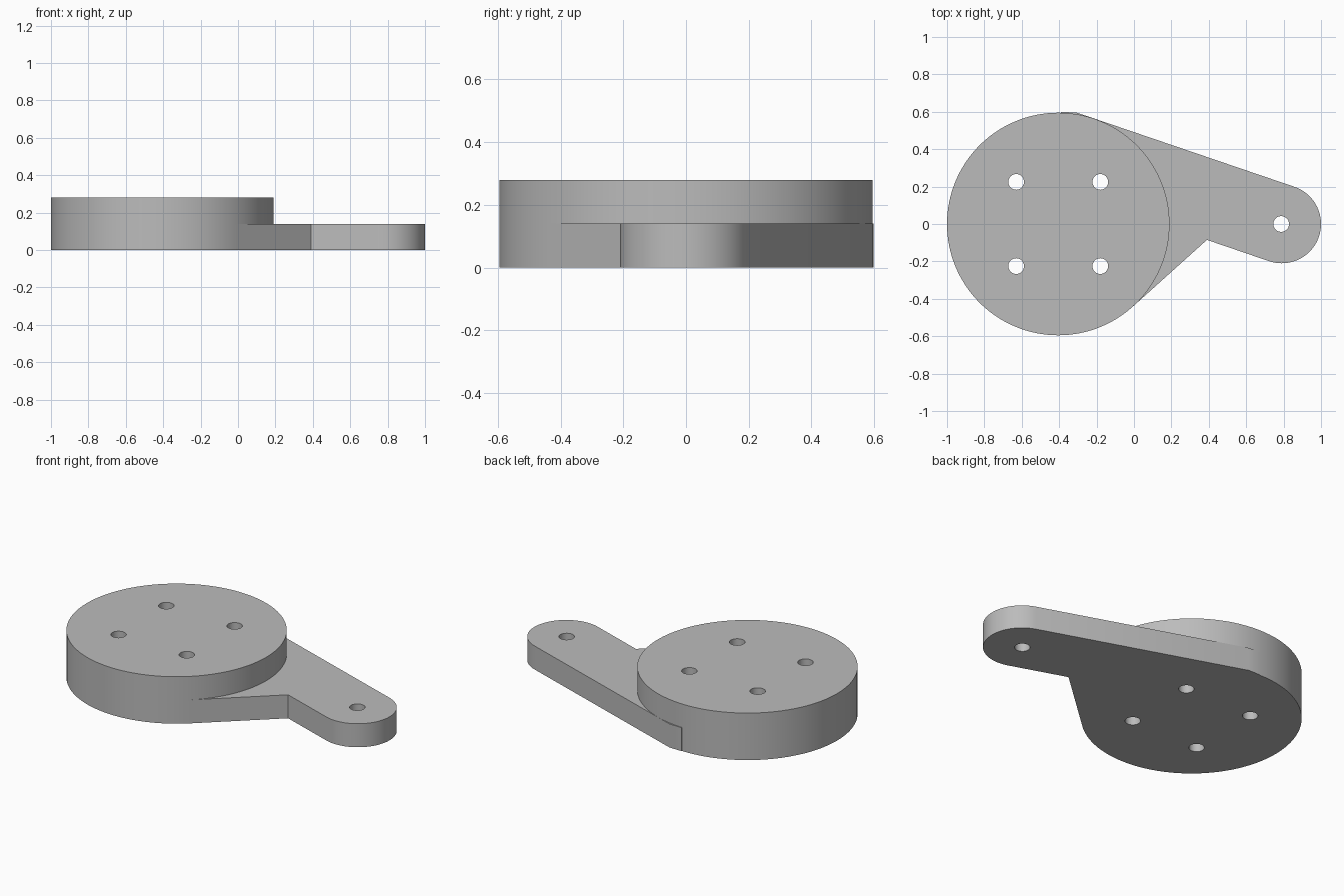
import bpy, bmesh
from math import cos, sin, pi, radians

cube = bpy.data.objects.get("Cube")
if cube:
    bpy.data.objects.remove(cube)

DISC_X, DISC_R, DISC_H = -0.405, 0.595, 0.28
TIP_X, TIP_R, ARM_H = 0.79, 0.21, 0.14
HOLE_R = 0.042

grey = bpy.data.materials.new("plain grey")
grey.use_nodes = True
colour = (0.5, 0.5, 0.5, 1)
grey.diffuse_color = colour
grey.node_tree.nodes["Principled BSDF"].inputs["Base Color"].default_value = colour


def prism(name, outline, z0, z1):
    """Extrude a counter-clockwise outline from z0 to z1."""
    bm = bmesh.new()
    face = bm.faces.new([bm.verts.new((x, y, z0)) for x, y in outline])
    top = bmesh.ops.extrude_face_region(bm, geom=[face])["geom"]
    verts = [v for v in top if isinstance(v, bmesh.types.BMVert)]
    bmesh.ops.translate(bm, verts=verts, vec=(0, 0, z1 - z0))
    bmesh.ops.recalc_face_normals(bm, faces=bm.faces)
    mesh = bpy.data.meshes.new(name)
    bm.to_mesh(mesh)
    bm.free()
    mesh.materials.append(grey)
    obj = bpy.data.objects.new(name, mesh)
    bpy.context.collection.objects.link(obj)
    return obj


def arc(cx, cy, r, start, end, n):
    angles = [radians(start + (end - start) * i / n) for i in range(n + 1)]
    return [(cx + r * cos(a), cy + r * sin(a)) for a in angles]


def circle(cx, cy, r, n):
    return arc(cx, cy, r, 0, 360, n)[:-1]


def combine(target, tool, operation):
    mod = target.modifiers.new("combine", "BOOLEAN")
    mod.operation, mod.solver, mod.object = operation, "EXACT", tool
    bpy.context.view_layer.objects.active = target
    bpy.ops.object.modifier_apply(modifier=mod.name)
    bpy.data.objects.remove(tool)


# Thick round body
body = prism("mounting_disc_with_arm", circle(DISC_X, 0, DISC_R, 128), 0, DISC_H)

# Thin arm with a rounded tip and an angled web back to the disc
outline = [(DISC_X, 0), (-0.01, -0.445), (0.39, -0.085)]
outline += arc(TIP_X, 0, TIP_R, -108.8, 71.2, 40)
outline += [(-0.31, 0.597), (-0.39, 0.598)]
combine(body, prism("arm", outline, 0, ARM_H), "UNION")

# Through holes: four in the disc, one in the arm tip
holes = [(DISC_X + sx * 0.225, sy * 0.225) for sx in (-1, 1) for sy in (-1, 1)]
holes.append((TIP_X - 0.003, 0))
for x, y in holes:
    combine(body, prism("drill", circle(x, y, HOLE_R, 32), -0.1, 0.4), "DIFFERENCE")

bpy.ops.object.select_all(action="DESELECT")
body.select_set(True)
bpy.context.view_layer.objects.active = body
bpy.ops.object.shade_smooth_by_angle(angle=radians(25))
